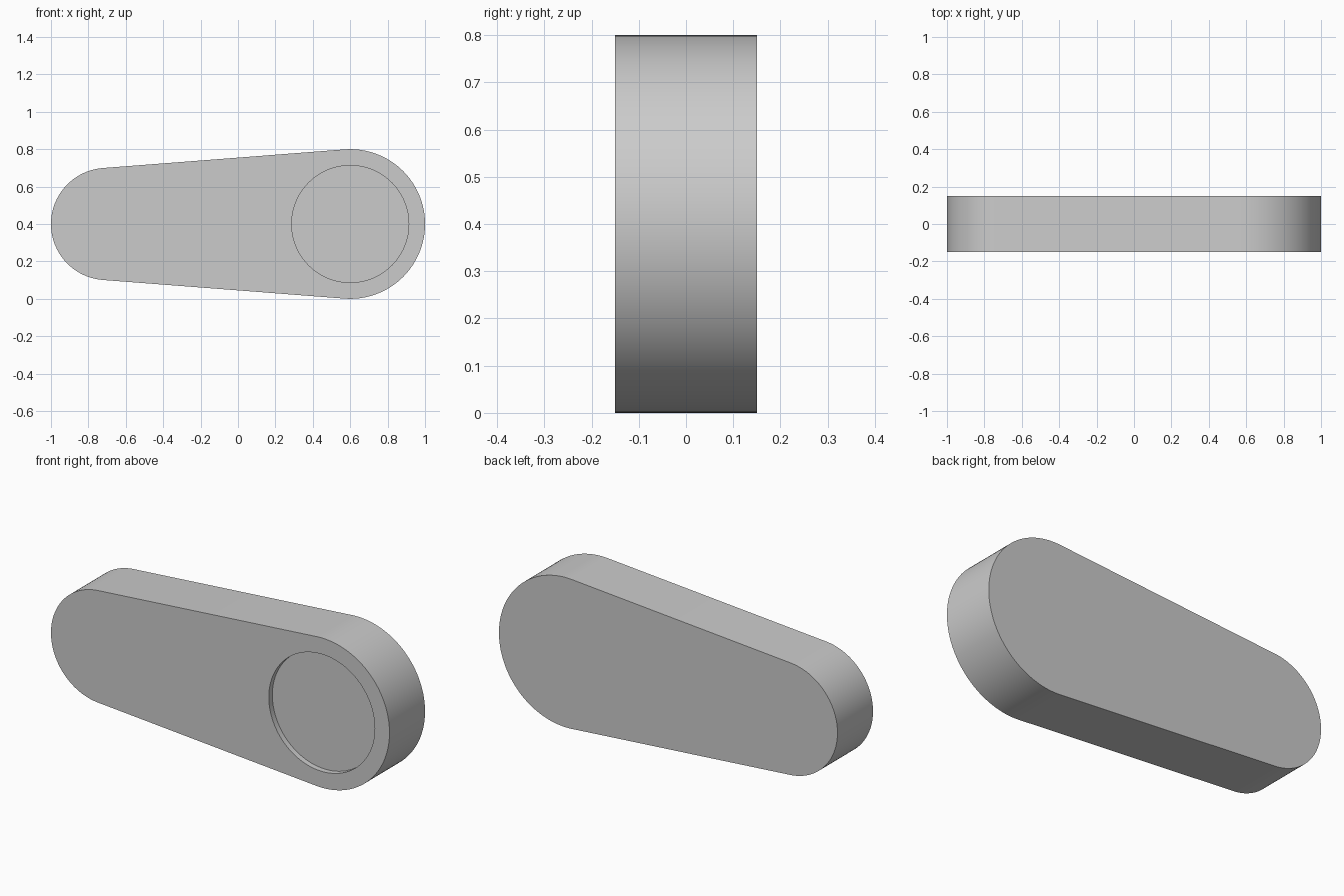
import bpy, bmesh
from math import sin, cos, pi, acos

cube = bpy.data.objects.get("Cube")
if cube:
    bpy.data.objects.remove(cube, do_unlink=True)

grey = bpy.data.materials.new("light_grey")
grey.use_nodes = True
colour = (0.6, 0.6, 0.6, 1)
grey.diffuse_color = colour
grey.node_tree.nodes["Principled BSDF"].inputs["Base Color"].default_value = colour

MID_Z, HALF = 0.4, 0.15
BIG_X, BIG_R = 0.6, 0.4
SMALL_X, SMALL_R = -0.7, 0.3
RECESS_R, RECESS_DEPTH = 0.313, 0.03
BORE_R, BORE_DEPTH = 0.2, 0.13


def arc(x, r, start, end, steps):
    angles = [start + (end - start) * i / steps for i in range(steps + 1)]
    return [(x + r * cos(a), MID_Z + r * sin(a)) for a in angles]


def circle(r):
    return arc(BIG_X, r, 0, 2 * pi, 96)[:-1]


bm = bmesh.new()


def loop(points, y):
    verts = [bm.verts.new((x, y, z)) for x, z in points]
    edges = [bm.edges.new((v, verts[i - 1])) for i, v in enumerate(verts)]
    return verts, edges


def bridge(a, b):
    bmesh.ops.bridge_loops(bm, edges=a[1] + b[1])


# Tapered arm outline: two round ends joined by tangent lines
t = pi - acos((BIG_R - SMALL_R) / (BIG_X - SMALL_X))
outline = arc(BIG_X, BIG_R, -t, t, 72) + arc(SMALL_X, SMALL_R, t, 2 * pi - t, 64)
front = loop(outline, -HALF)
back = loop(outline, HALF)
bridge(front, back)
bm.faces.new(back[0])

# Stepped blind bore in the front of the large end
recess_rim = loop(circle(RECESS_R), -HALF)
recess_floor = loop(circle(RECESS_R), -HALF + RECESS_DEPTH)
bore_rim = loop(circle(BORE_R), -HALF + RECESS_DEPTH)
bore_floor = loop(circle(BORE_R), -HALF + BORE_DEPTH)
bridge(recess_rim, recess_floor)
bridge(recess_floor, bore_rim)
bridge(bore_rim, bore_floor)
bm.faces.new(bore_floor[0])

# Flat front face around the recess
bmesh.ops.triangle_fill(bm, edges=front[1] + recess_rim[1], use_beauty=True)
bmesh.ops.recalc_face_normals(bm, faces=bm.faces)

mesh = bpy.data.meshes.new("lever_arm")
bm.to_mesh(mesh)
bm.free()
mesh.materials.append(grey)
arm = bpy.data.objects.new("lever_arm", mesh)
bpy.context.collection.objects.link(arm)

bpy.ops.object.select_all(action="DESELECT")
arm.select_set(True)
bpy.context.view_layer.objects.active = arm
bpy.ops.object.shade_smooth_by_angle(angle=pi / 6)
